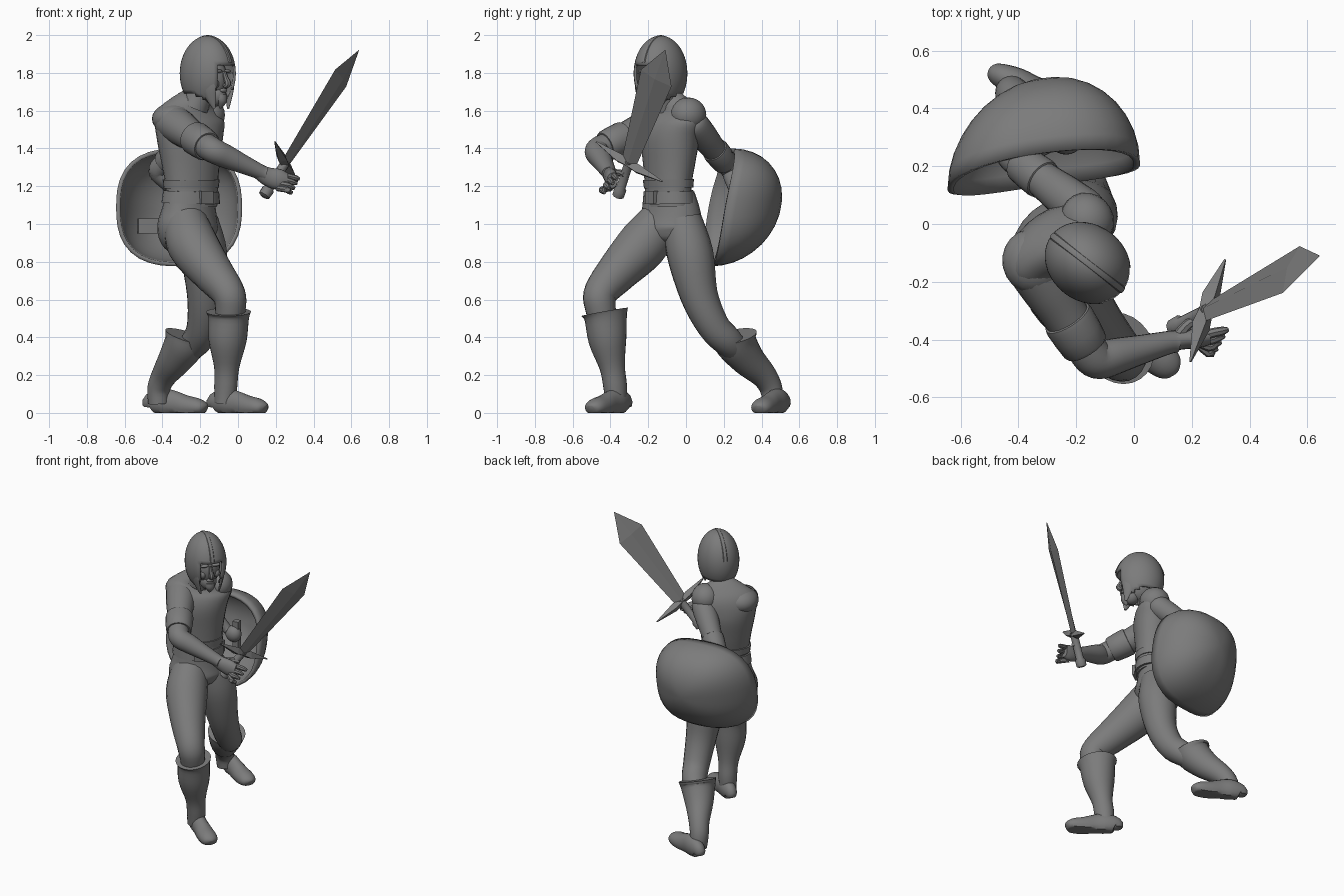
import bpy, bmesh, math
from mathutils import Vector, Matrix

if "Cube" in bpy.data.objects:
    bpy.data.objects.remove(bpy.data.objects["Cube"])

grey = bpy.data.materials.new("dark_grey")
grey.diffuse_color = (.2, .2, .2, 1)
grey.use_nodes = True
grey.node_tree.nodes["Principled BSDF"].inputs["Base Color"].default_value = grey.diffuse_color

def finish(name, bm, angle=40, smooth=True):
    bmesh.ops.recalc_face_normals(bm, faces=bm.faces)
    me = bpy.data.meshes.new(name)
    bm.to_mesh(me)
    bm.free()
    me.materials.append(grey)
    ob = bpy.data.objects.new(name, me)
    bpy.context.collection.objects.link(ob)
    if smooth:
        me.shade_smooth()
        me.set_sharp_from_angle(angle=math.radians(angle))
    return ob

def spline(vals, sub):
    """Catmull-Rom through a list of vectors."""
    out = []
    for i in range(len(vals) - 1):
        p0, p1, p2, p3 = (vals[max(0, min(len(vals) - 1, i + k))] for k in (-1, 0, 1, 2))
        for s in range(sub):
            t = s / sub
            out.append(0.5 * (2 * p1 + (p2 - p0) * t + (2 * p0 - 5 * p1 + 4 * p2 - p3) * t * t
                              + (3 * p1 - p0 - 3 * p2 + p3) * t ** 3))
    return out + [vals[-1]]

def limb(name, pts, ref=(.83, .55, 0), n=20, sub=4, floor=None, smooth=True, mat=None):
    """Loft of ellipses; each point is (x, y, z, a, b), a measured along ref."""
    c = spline([Vector(p[:3]) for p in pts], sub)
    r = spline([Vector((p[3], p[-1], 0)) for p in pts], sub)
    bm, rings = bmesh.new(), []
    for i, p in enumerate(c):
        t = (c[min(i + 1, len(c) - 1)] - c[max(i - 1, 0)]).normalized()
        u = Vector(ref)
        u = (u - t * u.dot(t)).normalized()
        v = t.cross(u)
        ring = []
        for k in range(n):
            a = 2 * math.pi * k / n
            q = p + u * (math.cos(a) * r[i].x) + v * (math.sin(a) * r[i].y)
            if floor is not None:
                q.z = max(q.z, floor)
            ring.append(bm.verts.new(q))
        rings.append(ring)
    for A, B in zip(rings, rings[1:]):
        for k in range(n):
            bm.faces.new((A[k], A[(k + 1) % n], B[(k + 1) % n], B[k]))
    bm.faces.new(rings[0])
    bm.faces.new(rings[-1])
    if mat:
        bm.transform(mat)
    return finish(name, bm, smooth=smooth)

def ball(name, loc, rad, rot=0, mat=None):
    bm = bmesh.new()
    bmesh.ops.create_uvsphere(bm, u_segments=20, v_segments=12, radius=1)
    bm.transform(Matrix.Translation(loc) @ Matrix.Rotation(rot, 4, 'Z') @ Matrix.Diagonal((*rad, 1)))
    if mat:
        bm.transform(mat)
    return finish(name, bm)

def box(name, loc, size, rot=0):
    bm = bmesh.new()
    bmesh.ops.create_cube(bm, size=1)
    bm.transform(Matrix.Translation(loc) @ Matrix.Rotation(rot, 4, 'Z') @ Matrix.Diagonal((*size, 1)))
    return finish(name, bm, smooth=False)

# torso, pelvis, belt
limb("tunic", [(-.25, -.09, 1.1, .15, .115), (-.245, -.095, 1.2, .15, .11), (-.25, -.09, 1.32, .165, .125),
               (-.255, -.085, 1.46, .19, .14), (-.255, -.075, 1.56, .205, .12), (-.24, -.085, 1.63, .15, .085),
               (-.22, -.11, 1.675, .07, .07)], n=28)
limb("pelvis", [(-.25, -.09, 1.16, .148, .108), (-.26, -.08, 1.06, .17, .132), (-.265, -.08, .97, .183, .15),
                (-.25, -.08, .89, .145, .12), (-.235, -.09, .85, .06, .06)], ref=(.6, .8, 0), n=24)
limb("belt", [(-.25, -.09, 1.11, .166, .127), (-.248, -.092, 1.175, .159, .119)], n=28, sub=1)
limb("tunic_band", [(-.248, -.092, 1.19, .157, .117), (-.248, -.093, 1.235, .162, .122)], n=28, sub=1)
box("buckle", (-.17, -.182, 1.14), (.03, .08, .07), -.95)
limb("neck", [(-.23, -.11, 1.62, .075), (-.2, -.12, 1.69, .066), (-.18, -.13, 1.76, .068)])

# legs
limb("front_leg", [(-.28, -.13, 1.02, .115), (-.24, -.23, .89, .135), (-.14, -.36, .75, .112),
                   (-.055, -.45, .64, .09), (-.04, -.455, .57, .083), (-.05, -.43, .45, .07)])
limb("back_leg", [(-.21, -.02, 1.02, .105), (-.18, .022, .84, .123), (-.17, .07, .62, .1),
                  (-.185, .145, .46, .086), (-.22, .22, .38, .08), (-.29, .29, .31, .06)])

def boot(name, shaft, heel, toe):
    limb(name + "_shaft", shaft, n=24)
    h, t = Vector(heel), Vector(toe)
    rows = [(0, .03, .03, .03), (.03, .05, .055, .042), (.22, .06, .07, .052), (.42, .05, .068, .05),
            (.65, .035, .058, .058), (.85, .03, .048, .058), (.96, .025, .034, .045), (1, .02, .02, .02)]
    limb(name + "_foot", [(*(h.lerp(t, f)[:2]), z, a, b) for f, z, a, b in rows], ref=(0, 0, 1), sub=3, floor=0)

boot("front_boot", [(-.05, -.43, .535, .115, .13), (-.05, -.425, .5, .105, .115), (-.055, -.415, .38, .1, .1),
                    (-.06, -.39, .24, .066, .068), (-.065, -.375, .14, .06, .064), (-.07, -.37, .05, .055)],
     (-.13, -.32, 0), (.145, -.505, 0))
boot("back_boot", [(-.268, .255, .405, .122, .122), (-.285, .27, .36, .11, .11), (-.335, .33, .28, .09, .09),
                   (-.39, .41, .2, .067, .07), (-.42, .45, .13, .06, .06), (-.42, .46, .05, .055)],
     (-.47, .518, 0), (-.17, .382, 0))

# arms: sleeve, cuff, forearm
def arm(side, s, e, w, hand, k=1):
    s, e, w, hand = map(Vector, (s, e, w, hand))
    ref = (0, 0, 1)
    m = lambda a, b, f, r: (*a.lerp(b, f), r * k)
    limb(side + "_sleeve", [m(s, e, -.14, .03), m(s, e, -.1, .065), m(s, e, 0, .095), m(s, e, .25, .093),
                            m(s, e, .5, .082), m(s, e, .75, .075)], ref)
    limb(side + "_cuff", [m(s, e, .56, .084), m(s, e, .6, .09), m(s, e, .84, .083), m(s, e, .86, .07)], ref, sub=2)
    limb(side + "_forearm", [m(s, e, .75, .066), m(s, e, .93, .068), m(e, w, .07, .066), m(e, w, .3, .062),
                             m(e, w, .65, .05), m(e, w, 1, .04), m(w, hand, .3, .038)], ref)

arm("right", (-.355, -.13, 1.545), (-.135, -.475, 1.39), (.12, -.41, 1.275), (.22, -.4, 1.24))
arm("left", (-.165, .04, 1.53), (-.43, .24, 1.285), (-.29, .28, 1.13), (-.22, .28, 1.08), .8)
ball("right_shoulder_pad", (-.345, -.13, 1.557), (.11, .115, .083), .5)
ball("left_shoulder_pad", (-.162, .012, 1.578), (.092, .098, .092), .5)

# hands
limb("right_palm", [(.1, -.412, 1.28, .036, .036), (.16, -.4, 1.25, .05, .035), (.22, -.395, 1.235, .055, .034),
                    (.26, -.39, 1.23, .04, .028)], ref=(0, 0, 1))
for i in range(4):
    z = 1.262 - .024 * i
    x, y = .325 - .012 * i, -.37 - .022 * i
    limb("right_finger_%d" % (i + 1), [(.21, -.4, z, .017), (.26, y - .01, z - .008, .017),
                                       (x - .02, y, z - .018, .015), (x, y + .005, z - .025, .008)],
         ref=(0, 0, 1), n=8, sub=3)
limb("right_thumb", [(.15, -.39, 1.27, .02), (.19, -.345, 1.27, .018), (.24, -.325, 1.26, .012)], ref=(0, 0, 1), n=8)
ball("left_fist", (-.235, .285, 1.1), (.055, .045, .055))

# sword
pom, gd, tip = Vector((.135, -.36, 1.145)), Vector((.255, -.3, 1.33)), Vector((.64, -.11, 1.92))
d, w = (tip - gd).normalized(), Vector((-.28, -.82, .49))
limb("blade", [(*gd.lerp(tip, f), a, b) for f, a, b in ((0, .045, .018), (.75, .097, .017), (1, .002, .002))],
     ref=w, n=4, sub=1, smooth=False)
limb("guard", [(*(gd + w * o - d * (.012 if abs(o) < .1 else 0)), a, b) for o, a, b in
               ((-.215, .004, .004), (-.06, .028, .036), (0, .022, .028), (.06, .028, .036), (.215, .004, .004))],
     ref=d, n=4, sub=1, smooth=False)
limb("grip", [(*pom.lerp(gd, f), r) for f, r in ((0, .02), (.03, .032), (.2, .034), (.25, .025), (1, .025))],
     ref=w, n=10, sub=1)

# shield: rounded-square dome
bm, N, M = bmesh.new(), 40, 9
def shield_point(rho, th):
    c, s = math.cos(th), math.sin(th)
    k = rho / (abs(c) ** 2.6 + abs(s) ** 2.6) ** (1 / 2.6)
    a, b = .333 * c * k, .312 * s * k
    y = .19 + .13 * a + .18 * b - .025 * (rho * c) ** 2 + .31 * max(0, 1 - rho ** 2) ** .5
    return (-.312 + a, y, 1.088 + b)
rings = [[bm.verts.new(shield_point(math.sin(j / M * math.pi / 2), 2 * math.pi * k / N)) for k in range(N)]
         for j in range(1, M + 1)]
pole = bm.verts.new(shield_point(0, 0))
for k in range(N):
    k2 = (k + 1) % N
    bm.faces.new((pole, rings[0][k], rings[0][k2]))
    for A, B in zip(rings, rings[1:]):
        bm.faces.new((A[k], B[k], B[k2], A[k2]))
sh = finish("shield", bm)
so = sh.modifiers.new("thickness", 'SOLIDIFY')
so.thickness, so.offset = .022, -1
box("shield_strap", (-.42, .27, .99), (.22, .03, .08), .13)
box("shield_grip", (-.22, .3, 1.09), (.04, .04, .2), .13)

# head, local x forward
H = Matrix.Translation((-.16, -.135, 1.797)) @ Matrix.Rotation(-.66, 4, 'Z')
bm = bmesh.new()
bmesh.ops.create_uvsphere(bm, u_segments=40, v_segments=28, radius=1)
bm.transform(Matrix.Diagonal((.158, .132, .2, 1)))
cut = []
for f in bm.faces:
    c = f.calc_center_median()
    if c.z < -.11 - .6 * max(0, c.x) or (c.x > .055 and abs(c.y) < .075 and c.z < .055 - abs(c.y) * .3):
        cut.append(f)
bmesh.ops.delete(bm, geom=cut, context='FACES')
bm.transform(H)
he = finish("helmet", bm)
so = he.modifiers.new("thickness", 'SOLIDIFY')
so.thickness, so.offset = .014, -1
limb("helmet_crest", [(.157 * math.cos(a), 0, .195 * math.sin(a), .008, .014) for a in
                      [math.radians(17 + 7.5 * i) for i in range(21)]], ref=(0, .01, 1), n=8, sub=1, mat=H)
F = H @ Matrix.Translation((-.016, 0, 0))
ball("head", (.02, 0, -.03), (.11, .09, .125), mat=F)
ball("jaw", (.07, 0, -.115), (.058, .055, .06), mat=F)
limb("nose", [(.125, 0, .01, .01), (.138, 0, -.025, .014), (.15, 0, -.055, .018), (.13, 0, -.068, .014)],
     ref=(0, 1, 0), n=8, mat=F)
limb("beard", [(.115, 0, -.11, .03, .02), (.112, 0, -.14, .03, .025), (.105, 0, -.165, .018, .018),
               (.1, 0, -.185, .004, .004)], ref=(0, 1, 0), n=10, mat=F)
ball("lips", (.122, 0, -.09), (.014, .026, .012), mat=F)
for s, nm in ((1, "left"), (-1, "right")):
    ball(nm + "_brow", (.115, s * .038, .012), (.016, .03, .01), mat=F)
    ball(nm + "_cheek", (.092, s * .045, -.055), (.03, .025, .03), mat=F)
    # cheek guard of the helmet
    limb(nm + "_cheek_guard", [(.07, s * .1, .0, .04, .009), (.078, s * .094, -.07, .038, .009),
                               (.082, s * .078, -.13, .028, .009), (.09, s * .06, -.185, .008, .005)],
         ref=(1, -s * .4, 0), n=10, mat=H)
